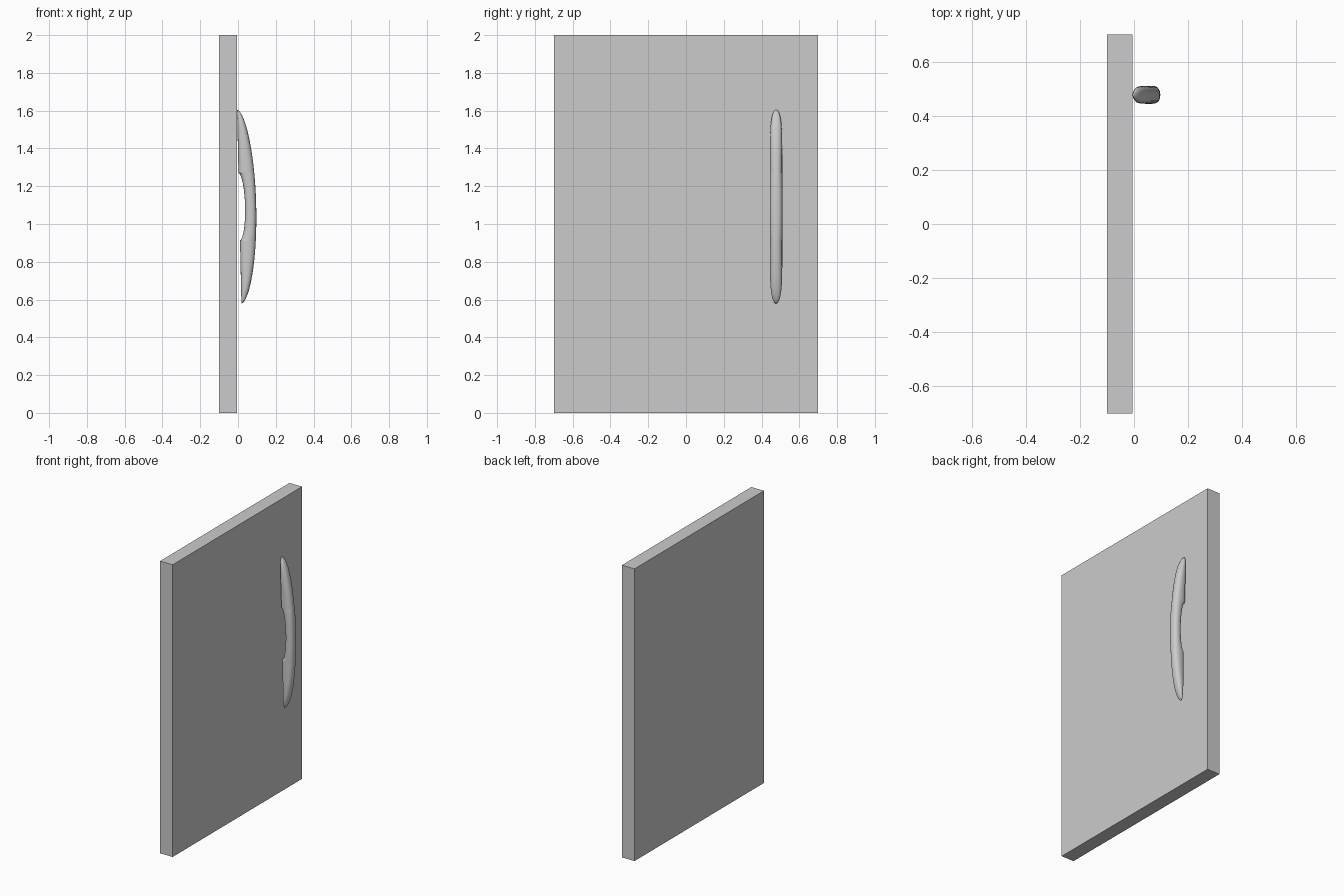
import bpy, bmesh, math

if "Cube" in bpy.data.objects:
    bpy.data.objects.remove(bpy.data.objects["Cube"])

# Door panel
bpy.ops.mesh.primitive_cube_add(size=1, location=(-0.0525, 0, 1))
door = bpy.context.object
door.name = "door_panel"
door.scale = (0.095, 1.4, 2.0)
bpy.ops.object.transform_apply(location=False, rotation=False, scale=True)

# Curved pull handle, lofted from rounded sections along z
ZC, HALF, YC, SIDES = 1.092, 0.513, 0.477, 28
NOTCH = 0.178


def spow(v, e):
    return math.copysign(abs(v) ** e, v)


def section(z):
    u = (z - ZC) / HALF
    back = 0.018 - 0.0225 * (z - 0.58)
    front = back + 0.090 * max(0, 1 - u * u) ** 0.57
    n = (z - ZC) / NOTCH
    if abs(n) < 1:                       # finger gap
        back += 0.031 * (1 - n * n) ** 0.55
    width = 0.033 * max(0, 1 - u ** 8) ** 0.5
    return back, front, width


# rows spaced closely at the tips and at the gap ends
def spaced(a, b, n):
    return [a + (b - a) * (1 - math.cos(math.pi * i / n)) / 2 for i in range(n)]


low, high = ZC - HALF + 0.0005, ZC + HALF - 0.0005
rows = spaced(low, ZC - NOTCH, 20) + spaced(ZC - NOTCH, ZC + NOTCH, 28) \
    + spaced(ZC + NOTCH, high, 20) + [high]

bm = bmesh.new()
rings = []
for z in rows:
    b, f, w = section(z)
    ring = []
    for k in range(SIDES):
        a = 2 * math.pi * k / SIDES
        x = (b + f) / 2 + (f - b) / 2 * spow(math.cos(a), 0.85)
        y = YC + w * spow(math.sin(a), 0.85)
        ring.append(bm.verts.new((x, y, z)))
    rings.append(ring)
for r0, r1 in zip(rings, rings[1:]):
    for k in range(SIDES):
        j = (k + 1) % SIDES
        bm.faces.new((r0[k], r0[j], r1[j], r1[k]))
bm.faces.new(rings[0][::-1])
bm.faces.new(rings[-1])
bmesh.ops.recalc_face_normals(bm, faces=bm.faces)
mesh = bpy.data.meshes.new("pull_handle")
bm.to_mesh(mesh)
bm.free()
handle = bpy.data.objects.new("pull_handle", mesh)
bpy.context.collection.objects.link(handle)
bpy.ops.object.select_all(action='DESELECT')
handle.select_set(True)
bpy.context.view_layer.objects.active = handle
bpy.ops.object.shade_smooth_by_angle(angle=math.radians(50))
